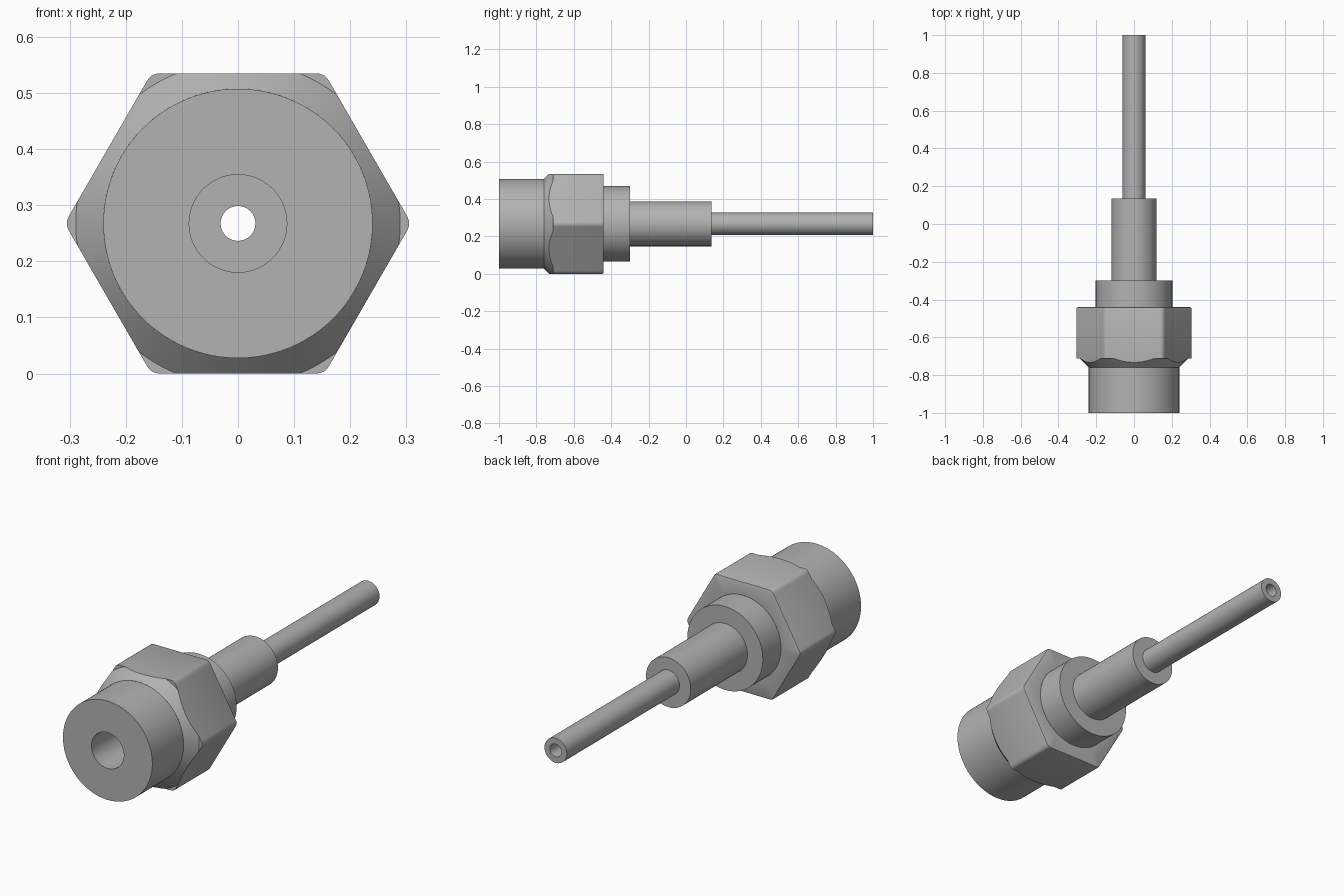
import bpy, bmesh, math

if "Cube" in bpy.data.objects:
    bpy.data.objects.remove(bpy.data.objects["Cube"])

AXIS_Z = 0.2675      # height of the common axis, also the nut's half width across flats
steel = bpy.data.materials.new("steel grey")
steel.diffuse_color = (0.45, 0.45, 0.45, 1)
steel.use_nodes = True
steel.node_tree.nodes["Principled BSDF"].inputs["Base Color"].default_value = steel.diffuse_color


def skin(name, rings, closed_section=False):
    """Skin a stack of rings, each a list of (angle, radius, y)."""
    bm = bmesh.new()
    loops = [[bm.verts.new((r * math.cos(a), y, AXIS_Z + r * math.sin(a)))
              for a, r, y in ring] for ring in rings]
    if closed_section:
        loops.append(loops[0])
    for p, q in zip(loops, loops[1:]):
        n = len(p)
        for i in range(n):
            j = (i + 1) % n
            bm.faces.new((p[i], q[i], q[j], p[j]))
    bmesh.ops.remove_doubles(bm, verts=bm.verts, dist=1e-5)
    bm.normal_update()
    # faces on the outermost wall must look away from the axis
    f = max(bm.faces, key=lambda f: abs(f.normal.x) * f.calc_center_median().x)
    if f.normal.x < 0:
        bmesh.ops.reverse_faces(bm, faces=bm.faces)
    mesh = bpy.data.meshes.new(name)
    bm.to_mesh(mesh)
    bm.free()
    mesh.materials.append(steel)
    obj = bpy.data.objects.new(name, mesh)
    bpy.context.collection.objects.link(obj)
    bpy.ops.object.select_all(action='DESELECT')
    obj.select_set(True)
    bpy.context.view_layer.objects.active = obj
    bpy.ops.object.shade_smooth_by_angle(angle=math.radians(30))
    return obj


def lathe(name, profile, segments=96):
    angles = [2 * math.pi * i / segments for i in range(segments)]
    return skin(name, [[(a, r, y) for a in angles] for r, y in profile])


def hex_radius(a, fillet=0.025):
    """Radius of a hexagon with rounded corners, corners on the x axis."""
    d = abs((a + math.pi / 6) % (math.pi / 3) - math.pi / 6)
    c30 = math.cos(math.pi / 6)
    c = (AXIS_Z - fillet) / c30
    if d < math.atan2(fillet / 2, c + fillet * c30):
        return c * math.cos(d) + math.sqrt(fillet ** 2 - (c * math.sin(d)) ** 2)
    return AXIS_Z / math.cos(math.pi / 6 - d)


# front collar with its blind bore
lathe("front_collar", [(0.06, -0.4), (0.087, -0.4), (0.087, -1), (0.24, -1), (0.24, -0.76)])

# hexagonal nut: conical front chamfer, flat corner steps, softened rear rim
BACK, CONE = -0.44, 0.289
rings = [[] for _ in range(7)]
for i in range(300):
    a = 2 * math.pi * i / 300
    r = hex_radius(a)
    rc = min(r, CONE)
    y = -0.76 + (rc - 0.24)
    section = [(0.24, -0.76), (rc, y), (r, y), (r, BACK - 0.008),
               (r - 0.0024, BACK - 0.0024), (r - 0.008, BACK), (0.2025, BACK)]
    for ring, (sr, sy) in zip(rings, section):
        ring.append((a, sr, sy))
skin("hex_nut", rings)

# stepped rear end
lathe("rear_shoulder", [(0.2025, BACK), (0.2025, -0.30), (0.12, -0.30)])
lathe("sleeve", [(0.12, -0.30), (0.12, 0.135), (0.06, 0.135)])

# thin hollow tube running back from the bore
lathe("tube", [(0.06, 0.135), (0.06, 1), (0.031, 1), (0.031, -0.4), (0.06, -0.4)])
